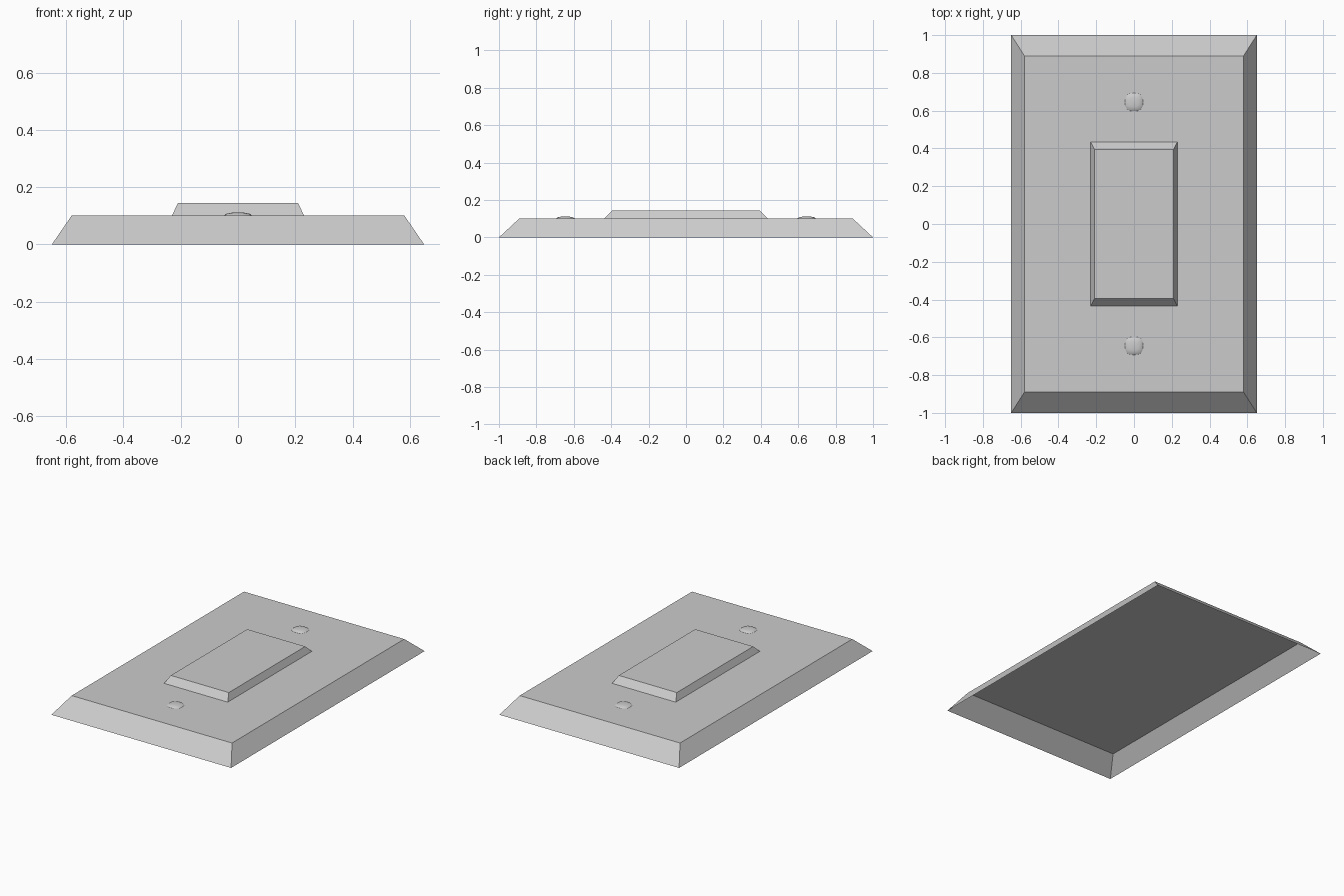
import bpy, bmesh, math

if "Cube" in bpy.data.objects:
    bpy.data.objects.remove(bpy.data.objects["Cube"])


def add_object(name, bm):
    mesh = bpy.data.meshes.new(name)
    bmesh.ops.recalc_face_normals(bm, faces=bm.faces)
    bm.to_mesh(mesh)
    bm.free()
    obj = bpy.data.objects.new(name, mesh)
    bpy.context.collection.objects.link(obj)
    return obj


def raised_panel(name, base, top, z0, z1):
    """Open-bottomed rectangular shell with sloped sides."""
    bm = bmesh.new()
    corners = [(-1, -1), (1, -1), (1, 1), (-1, 1)]
    low = [bm.verts.new((x * base[0], y * base[1], z0)) for x, y in corners]
    high = [bm.verts.new((x * top[0], y * top[1], z1)) for x, y in corners]
    for i in range(4):
        j = (i + 1) % 4
        bm.faces.new((low[i], low[j], high[j], high[i]))
    bm.faces.new(high)
    return add_object(name, bm)


def screw_head(name, y, z, radius, height, sides=16, rings=3):
    """Shallow dome with a rounded-square outline."""
    bm = bmesh.new()

    def soft(v):
        return math.copysign(abs(v) ** 0.75, v)

    loops = []
    for r in range(rings):
        a = math.pi / 2 * r / rings
        loops.append([bm.verts.new((radius * math.cos(a) * soft(math.cos(t)),
                                    y + radius * math.cos(a) * soft(math.sin(t)),
                                    z + height * math.sin(a)))
                      for t in (2 * math.pi * i / sides for i in range(sides))])
    tip = bm.verts.new((0, y, z + height))
    for i in range(sides):
        j = (i + 1) % sides
        for lo, hi in zip(loops, loops[1:]):
            bm.faces.new((lo[i], lo[j], hi[j], hi[i]))
        bm.faces.new((loops[-1][i], loops[-1][j], tip))
    for f in bm.faces:
        f.smooth = True
    return add_object(name, bm)


PLATE_Z = 0.102

# Wall plate, hollow underneath
raised_panel("wall_plate", (0.65, 1.0), (0.58, 0.89), 0, PLATE_Z)

# Rocker switch
raised_panel("rocker_switch", (0.23, 0.435), (0.21, 0.395), PLATE_Z, 0.144)

# Screw heads above and below the rocker
for label, side in (("upper", 1), ("lower", -1)):
    screw_head(label + "_screw", side * 0.645, PLATE_Z, 0.048, 0.01)
